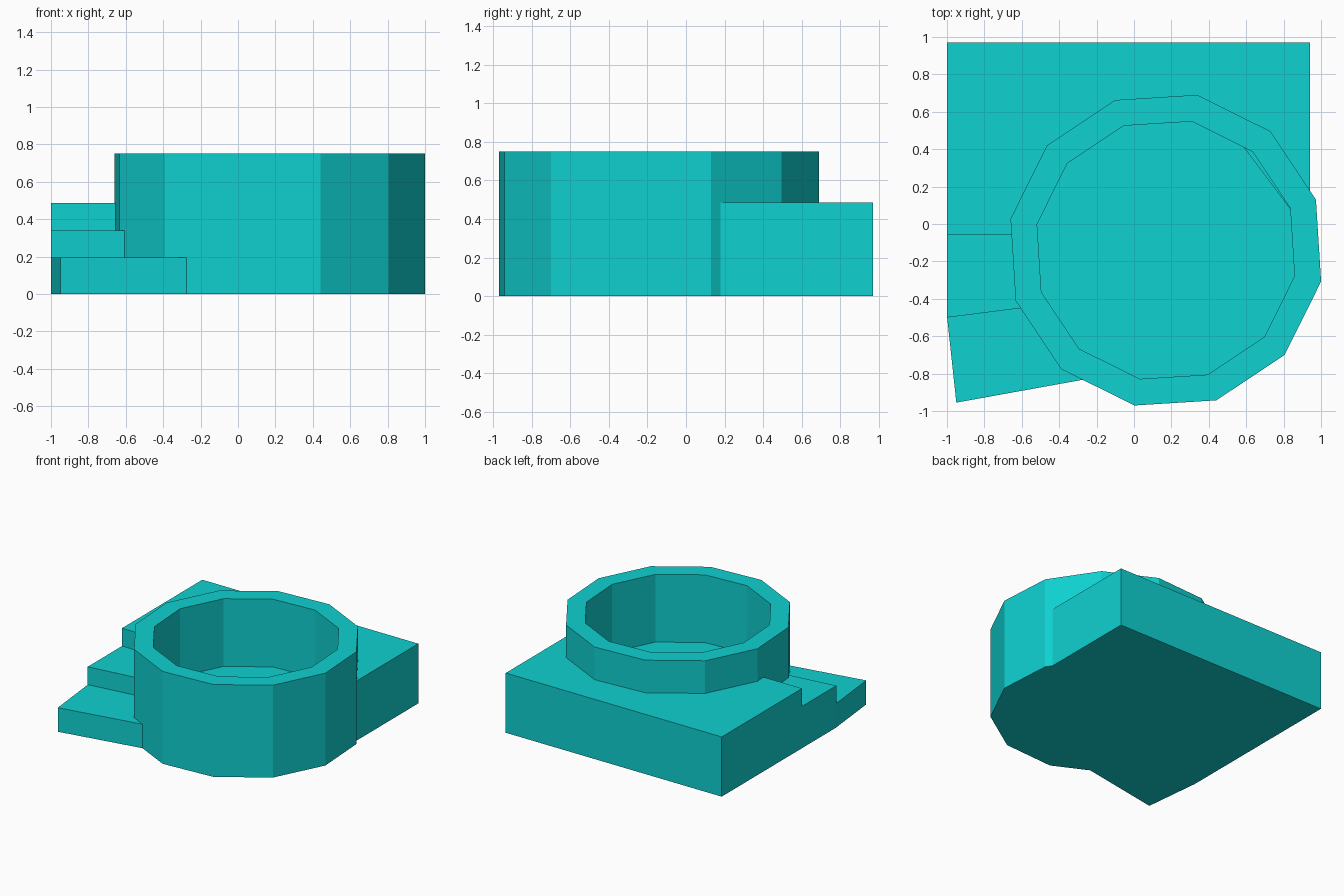
import bpy, bmesh
from math import radians, sin, cos, tau
from mathutils import Vector, Matrix

cube = bpy.data.objects.get("Cube")
if cube:
    bpy.data.objects.remove(cube, do_unlink=True)

SIDES = 12
CENTER = Vector((0.17, -0.14, 0))
TURN = radians(-11.4)
RIM_TOP, FLOOR = 0.75, 0.2
OUTER, INNER = 0.847, 0.702

teal = bpy.data.materials.new("bright teal")
teal.use_nodes = True
COLOR = (0.005, 0.64, 0.64, 1)
teal.diffuse_color = COLOR
teal.node_tree.nodes["Principled BSDF"].inputs["Base Color"].default_value = COLOR


def finish(bm, name):
    bmesh.ops.recalc_face_normals(bm, faces=bm.faces)
    mesh = bpy.data.meshes.new(name)
    bm.to_mesh(mesh)
    bm.free()
    mesh.materials.append(teal)
    obj = bpy.data.objects.new(name, mesh)
    bpy.context.collection.objects.link(obj)
    return obj


def prism(name, outline, height):
    """Extrude a plan outline from the ground up to the given height."""
    bm = bmesh.new()
    base = bm.faces.new([bm.verts.new((x, y, 0)) for x, y in outline])
    top = bmesh.ops.extrude_face_region(bm, geom=[base], use_keep_orig=True)
    verts = [g for g in top["geom"] if isinstance(g, bmesh.types.BMVert)]
    bmesh.ops.translate(bm, verts=verts, vec=(0, 0, height))
    return finish(bm, name)


# Twelve-sided basin: wall and floor from one revolved profile
bm = bmesh.new()
profile = [(0, 0), (OUTER, 0), (OUTER, RIM_TOP), (INNER, RIM_TOP), (INNER, FLOOR), (0, FLOOR)]
verts = [bm.verts.new((r, 0, z)) for r, z in profile]
edges = [bm.edges.new(pair) for pair in zip(verts, verts[1:])]
bmesh.ops.spin(bm, geom=verts + edges, cent=(0, 0, 0), axis=(0, 0, 1),
               angle=tau, steps=SIDES)
bmesh.ops.remove_doubles(bm, verts=bm.verts, dist=0.001)
bm.transform(Matrix.Translation(CENTER) @ Matrix.Rotation(TURN, 4, "Z"))
finish(bm, "basin")

# Terrace behind the basin, its inner edge hidden within the basin wall
mid = (OUTER + INNER) / 2
arc = [(CENTER.x + mid * cos(TURN + tau * k / SIDES),
        CENTER.y + mid * sin(TURN + tau * k / SIDES)) for k in range(1, 7)]
prism("terrace", [(-1, -0.06), (-1, 0.97), (0.94, 0.97), (0.94, 0.1)] + arc + [(-0.6, -0.06)], 0.485)

# Small corner of the terrace showing inside the basin
prism("terrace_corner", [(0.58, 0.42), (0.835, 0.08), (0.67, 0.43)], 0.485)

# Two steps leading down beside the basin
prism("middle_step", [(-1, -0.05), (-1, -0.5), (-0.55, -0.443), (-0.6, -0.05)], 0.34)
prism("bottom_step", [(-1, -0.49), (-0.95, -0.955), (-0.12, -0.805), (-0.2, -0.4)], 0.195)
